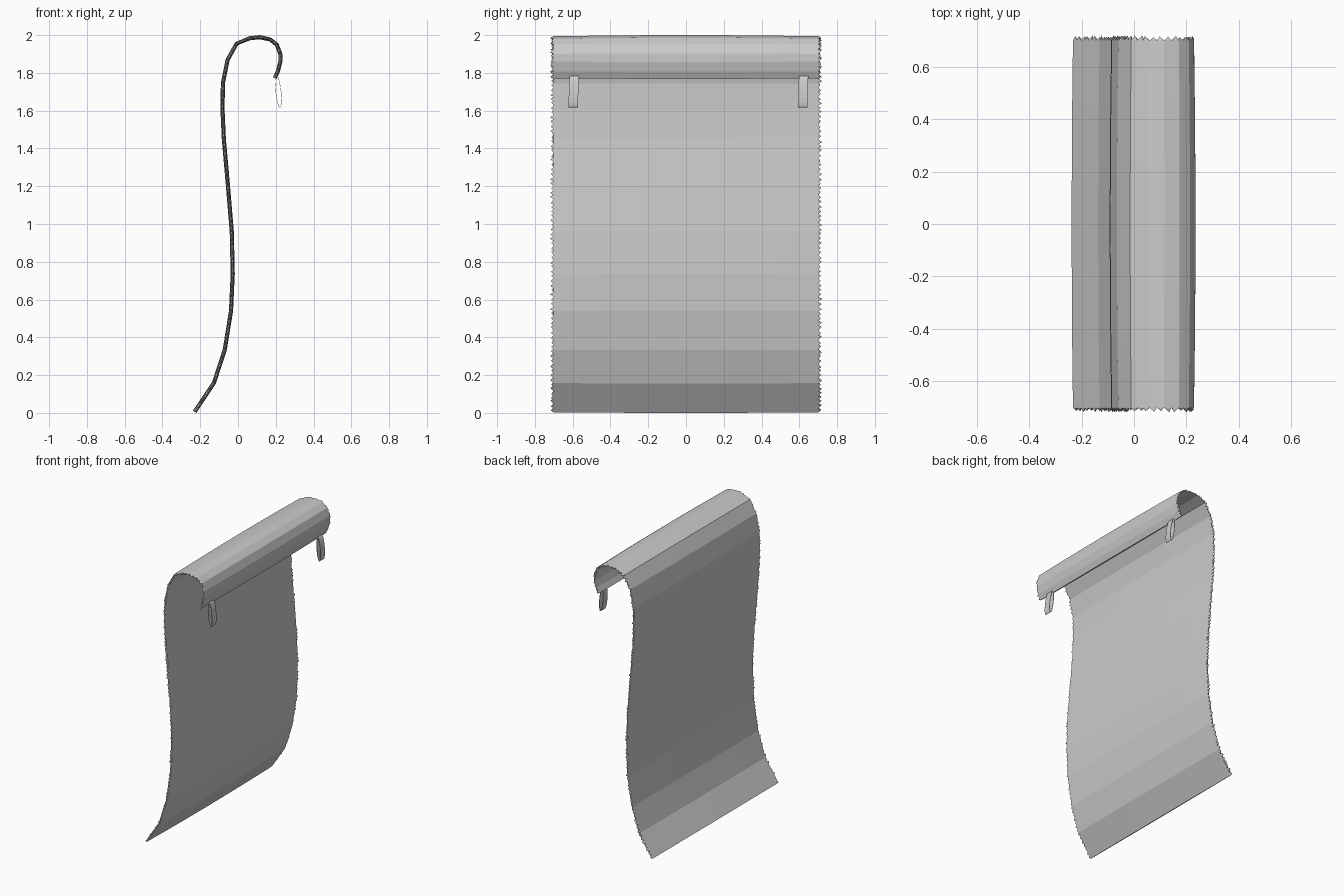
import bpy, bmesh, math, random
from mathutils import Vector

if "Cube" in bpy.data.objects:
    bpy.data.objects.remove(bpy.data.objects["Cube"])

random.seed(4)

# Side profile of the hanging cloth (x, z), bottom hem to folded-over lip
PROFILE = [Vector(p) for p in [
    (-0.229, 0.006), (-0.127, 0.16), (-0.07, 0.335), (-0.037, 0.54), (-0.028, 0.735),
    (-0.033, 0.96), (-0.053, 1.2), (-0.075, 1.45), (-0.082, 1.605), (-0.08, 1.745),
    (-0.055, 1.87), (-0.007, 1.955), (0.06, 1.983), (0.115, 1.989), (0.17, 1.977),
    (0.205, 1.95), (0.224, 1.90), (0.224, 1.86), (0.212, 1.81), (0.195, 1.773)]]
EDGE = 0.702


def finish(bm, name):
    bmesh.ops.recalc_face_normals(bm, faces=bm.faces)
    mesh = bpy.data.meshes.new(name)
    bm.to_mesh(mesh)
    bm.free()
    obj = bpy.data.objects.new(name, mesh)
    bpy.context.collection.objects.link(obj)
    return obj


def normal(i):
    t = PROFILE[min(i + 1, len(PROFILE) - 1)] - PROFILE[max(i - 1, 0)]
    return Vector((-t.y, t.x)).normalized()


def half_thickness(y):
    # Slightly pillowed: thick in the middle, thin at the side seams
    return 0.005 + 0.006 * (1 - (y / EDGE) ** 2)


# Cloth: closed cross-section loops swept along the profile
def make_cloth():
    bm = bmesh.new()
    cols = [EDGE * k / 3 for k in range(-3, 4)]
    rings = []
    for i, p in enumerate(PROFILE):
        n = normal(i)
        ring = []
        for side, ys in ((1, cols), (-1, cols[::-1])):
            for y in ys:
                q = p + n * side * half_thickness(y)
                ring.append(bm.verts.new((q.x, y, q.y)))
        rings.append(ring)
    count = len(rings[0])
    for a, b in zip(rings, rings[1:]):
        for k in range(count):
            m = (k + 1) % count
            bm.faces.new((a[k], a[m], b[m], b[k]))
    bm.faces.new(rings[0])
    bm.faces.new(rings[-1])
    finish(bm, "cloth_sheet")


# Frayed edge: small pointed wedges along one side seam
def make_fringe(name, side):
    bm = bmesh.new()
    for i in range(len(PROFILE) - 1):
        p, q = PROFILE[i], PROFILE[i + 1]
        n0, n1 = normal(i), normal(i + 1)
        teeth = max(1, round((q - p).length / 0.025))
        for k in range(teeth):
            base = []
            for t in (k / teeth, (k + 1) / teeth):
                c, n = p.lerp(q, t), n0.lerp(n1, t)
                for s in (1, -1):
                    r = c + n * s * 0.005
                    base.append(bm.verts.new((r.x, side * (EDGE - 0.001), r.y)))
            c = p.lerp(q, (k + random.uniform(0.25, 0.75)) / teeth)
            c = c + n0 * random.uniform(-0.005, 0.005)
            tip = bm.verts.new((c.x, side * random.uniform(0.712, 0.72), c.y))
            a, b, d, e = base
            for f in ((a, b, tip), (b, e, tip), (e, d, tip), (d, a, tip), (a, d, e, b)):
                bm.faces.new(f)
    finish(bm, name)


# Hanging loop: narrow elliptical ribbon band below the lip
def make_loop(name, y):
    bm = bmesh.new()
    rows = []
    for k in range(16):
        a = 2 * math.pi * k / 16
        u, w = 0.015 * math.cos(a), 0.084 * math.sin(a)
        x, z = 0.214 + u - 0.1 * w, 1.70 + w
        slant = y + 0.03 * w
        rows.append([bm.verts.new((x, slant + s * 0.025, z)) for s in (-1, 1)])
    for k in range(16):
        a, b = rows[k], rows[(k + 1) % 16]
        bm.faces.new((a[0], a[1], b[1], b[0]))
    obj = finish(bm, name)
    mod = obj.modifiers.new("thickness", 'SOLIDIFY')
    mod.thickness = 0.002


make_cloth()
make_fringe("left_fringe", -1)
make_fringe("right_fringe", 1)
make_loop("left_hanging_loop", -0.595)
make_loop("right_hanging_loop", 0.62)
